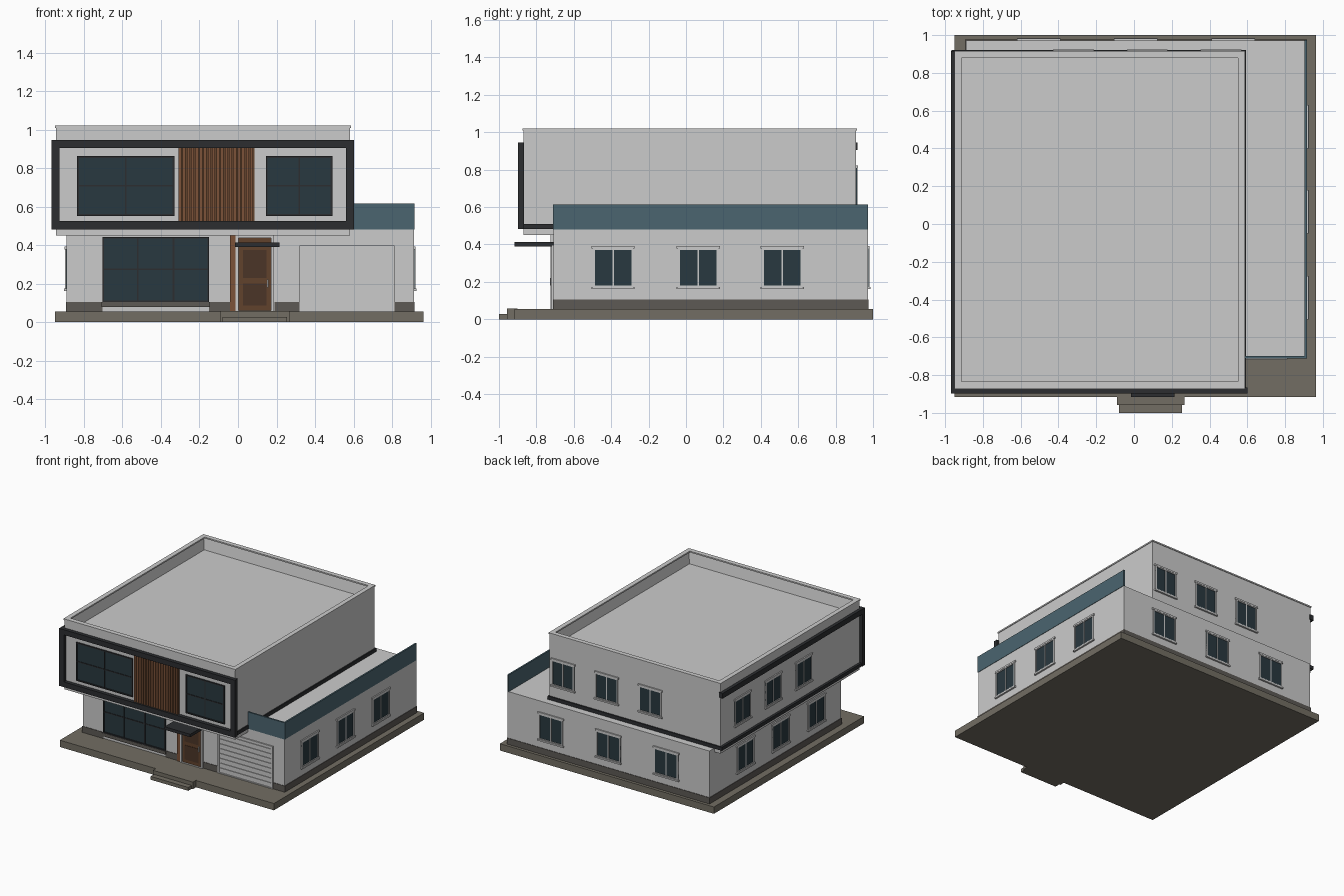
import bpy, bmesh

if "Cube" in bpy.data.objects:
    bpy.data.objects.remove(bpy.data.objects["Cube"])


def mat(name, r, g, b):
    m = bpy.data.materials.new(name)
    m.diffuse_color = (r, g, b, 1)
    m.use_nodes = True
    m.node_tree.nodes["Principled BSDF"].inputs["Base Color"].default_value = m.diffuse_color
    return m


GLASS = mat("dark_glass", 0.022, 0.04, 0.05)
DARK = mat("charcoal", 0.025, 0.027, 0.03)
WOOD = mat("wood", 0.2, 0.085, 0.04)
DOOR = mat("door_wood", 0.12, 0.055, 0.025)
DOOR_IN = mat("door_panel", 0.07, 0.035, 0.02)
BLUE = mat("blue_parapet", 0.07, 0.13, 0.16)
STONE = mat("stone", 0.17, 0.155, 0.125)
PLINTH = mat("plinth", 0.11, 0.1, 0.09)
WHITE = mat("trim", 0.62, 0.62, 0.6)


def box(name, x0, x1, y0, y1, z0, z1, m=None, recess=None):
    """Axis-aligned box; recess=(inset, depth) sinks the top face."""
    bm = bmesh.new()
    bmesh.ops.create_cube(bm, size=1)
    for v in bm.verts:
        v.co = ((x0 + x1) / 2 + v.co.x * (x1 - x0),
                (y0 + y1) / 2 + v.co.y * (y1 - y0),
                (z0 + z1) / 2 + v.co.z * (z1 - z0))
    if recess:
        bm.normal_update()
        top = max(bm.faces, key=lambda f: f.calc_center_median().z)
        bmesh.ops.inset_region(bm, faces=[top], thickness=recess[0])
        for v in top.verts:
            v.co.z -= recess[1]
    me = bpy.data.meshes.new(name)
    bm.to_mesh(me)
    bm.free()
    ob = bpy.data.objects.new(name, me)
    bpy.context.collection.objects.link(ob)
    if m:
        me.materials.append(m)
    return ob


def wall_box(name, side, p, u0, u1, z0, z1, d0, d1, m=None):
    """Box on a wall plane: u runs along the wall, d points outwards."""
    s = -1 if side in ("front", "left") else 1
    a, b = sorted((p + s * d0, p + s * d1))
    if side in ("front", "back"):
        return box(name, u0, u1, a, b, z0, z1, m)
    return box(name, a, b, u0, u1, z0, z1, m)


def wall_frame(name, side, p, u0, u1, z0, z1, t, d0, d1, m=None):
    """Four bars round a rectangle."""
    wall_box(name + "_bottom", side, p, u0, u1, z0, z0 + t, d0, d1, m)
    wall_box(name + "_top", side, p, u0, u1, z1 - t, z1, d0, d1, m)
    wall_box(name + "_side_a", side, p, u0, u0 + t, z0 + t, z1 - t, d0, d1, m)
    wall_box(name + "_side_b", side, p, u1 - t, u1, z0 + t, z1 - t, d0, d1, m)


def small_window(side, p, c, z0, z1, w):
    n = side + "_window"
    u0, u1 = c - w / 2, c + w / 2
    wall_box(n + "_glass", side, p, u0, u1, z0, z1, -0.005, 0.003, GLASS)
    wall_frame(n + "_frame", side, p, u0, u1, z0, z1, 0.01, 0, 0.008, WHITE)
    wall_box(n + "_mullion", side, p, c - 0.004, c + 0.004, z0, z1, 0, 0.007, WHITE)
    wall_box(n + "_sill", side, p, u0 - 0.008, u1 + 0.008, z0 - 0.01, z0 + 0.002, 0, 0.014)
    wall_box(n + "_head", side, p, u0 - 0.008, u1 + 0.008, z1 - 0.002, z1 + 0.012, 0, 0.01)


def big_window(n, p, u0, u1, z0, z1, cols):
    wall_box(n + "_glass", "front", p, u0, u1, z0, z1, -0.005, 0.003, GLASS)
    wall_frame(n + "_frame", "front", p, u0, u1, z0, z1, 0.009, 0, 0.01, DARK)
    for i in range(1, cols):
        u = u0 + (u1 - u0) * i / cols
        wall_box(n + "_mullion", "front", p, u - 0.004, u + 0.004, z0, z1, 0, 0.008, DARK)
    zm = (z0 + z1) / 2
    wall_box(n + "_transom", "front", p, u0, u1, zm - 0.004, zm + 0.004, 0, 0.007, DARK)


# base slab and entrance steps
box("base_slab", -0.95, 0.963, -0.917, 1.0, 0, 0.055, STONE)
box("upper_step", -0.09, 0.267, -0.957, -0.9, 0, 0.057, STONE)
box("lower_step", -0.08, 0.255, -1.0, -0.95, 0, 0.027, STONE)

# ground floor with plinth and side parapet
box("ground_floor", -0.89, 0.913, -0.708, 0.972, 0.05, 0.48)
for side, p, u0, u1 in (("left", -0.89, -0.712, 0.976), ("right", 0.913, -0.712, 0.976),
                        ("back", 0.972, -0.893, 0.916), ("front", -0.708, -0.893, -0.705),
                        ("front", -0.708, -0.15, -0.04), ("front", -0.708, 0.19, 0.32),
                        ("front", -0.708, 0.812, 0.916)):
    wall_box(side + "_plinth", side, p, u0, u1, 0.055, 0.105, -0.01, 0.004, PLINTH)
box("right_parapet", 0.903, 0.916, -0.711, 0.973, 0.48, 0.615, BLUE)
box("front_parapet", 0.585, 0.905, -0.711, -0.698, 0.48, 0.615, BLUE)

# upper floor with sunken roof and coping
box("upper_floor", -0.945, 0.583, -0.868, 0.91, 0.45, 1.012, recess=(0.03, 0.102))
for nm, a in (("front_coping", (-0.95, 0.588, -0.873, -0.835)),
              ("back_coping", (-0.95, 0.588, 0.878, 0.915)),
              ("left_coping", (-0.95, -0.913, -0.835, 0.878)),
              ("right_coping", (0.551, 0.588, -0.835, 0.878))):
    box(nm, *a, 1.009, 1.02)

# charcoal picture frame and bands wrapping the upper floor
wall_frame("facade_frame", "front", -0.868, -0.97, 0.602, 0.482, 0.946, 0.042, -0.003, 0.03, DARK)
wall_box("left_top_band", "left", -0.945, -0.868, 0.917, 0.904, 0.946, -0.01, 0.025, DARK)
wall_box("left_lower_band", "left", -0.945, -0.868, 0.92, 0.482, 0.51, -0.01, 0.02, DARK)
wall_box("right_lower_band", "right", 0.583, -0.868, 0.92, 0.482, 0.51, -0.01, 0.009, DARK)
wall_box("back_lower_band", "back", 0.91, -0.95, 0.59, 0.482, 0.51, -0.01, 0.01, DARK)

# upper facade: windows and timber slats
big_window("upper_left_window", -0.868, -0.835, -0.33, 0.552, 0.862, 2)
big_window("upper_right_window", -0.868, 0.145, 0.49, 0.552, 0.862, 2)
wall_box("slat_backing", "front", -0.868, -0.31, 0.085, 0.523, 0.905, -0.005, 0.006, DOOR)
slats = 18
for i in range(slats):
    u = -0.31 + 0.395 * i / slats
    wall_box("timber_slat", "front", -0.868, u, u + 0.016, 0.523, 0.905, 0, 0.016, WOOD)

# living room window
big_window("lower_window", -0.708, -0.705, -0.15, 0.104, 0.443, 3)
wall_box("lower_window_sill", "front", -0.708, -0.71, -0.145, 0.078, 0.104, -0.005, 0.012, PLINTH)

# entrance door
wall_box("door_side_panel", "front", -0.708, -0.042, -0.012, 0.055, 0.45, -0.005, 0.01, WOOD)
wall_frame("door_surround", "front", -0.708, -0.012, 0.186, 0.045, 0.45, 0.014, -0.005, 0.016, WHITE)
wall_box("door_leaf", "front", -0.708, 0.002, 0.172, 0.055, 0.436, -0.005, 0.006, DOOR)
for z0, z1 in ((0.085, 0.2), (0.23, 0.375)):
    wall_box("door_panel", "front", -0.708, 0.025, 0.148, z0, z1, 0, 0.009, DOOR_IN)
wall_box("door_handle", "front", -0.708, 0.15, 0.158, 0.18, 0.22, 0, 0.018, WHITE)
box("door_canopy", -0.015, 0.215, -0.917, -0.7, 0.39, 0.414, DARK)

# garage door
wall_frame("garage_surround", "front", -0.708, 0.32, 0.812, 0.05, 0.398, 0.012, -0.005, 0.01)
wall_box("garage_door", "front", -0.708, 0.33, 0.802, 0.055, 0.39, -0.005, 0.004)
for i in range(8):
    z = 0.07 + 0.039 * i
    wall_box("garage_rib", "front", -0.708, 0.34, 0.795, z, z + 0.03, 0, 0.009)

# small windows on the other sides
for c in (-0.39, 0.065, 0.515):
    small_window("right", 0.913, c, 0.172, 0.38, 0.215)
    small_window("left", -0.89, c, 0.172, 0.38, 0.215)
for c in (-0.505, 0.01, 0.525):
    small_window("back", 0.972, c, 0.172, 0.38, 0.215)
for i in range(3):
    small_window("back", 0.91, -0.32 + 0.39 * i, 0.605, 0.81, 0.2)
    small_window("left", -0.945, -0.15 + 0.39 * i, 0.605, 0.81, 0.2)
